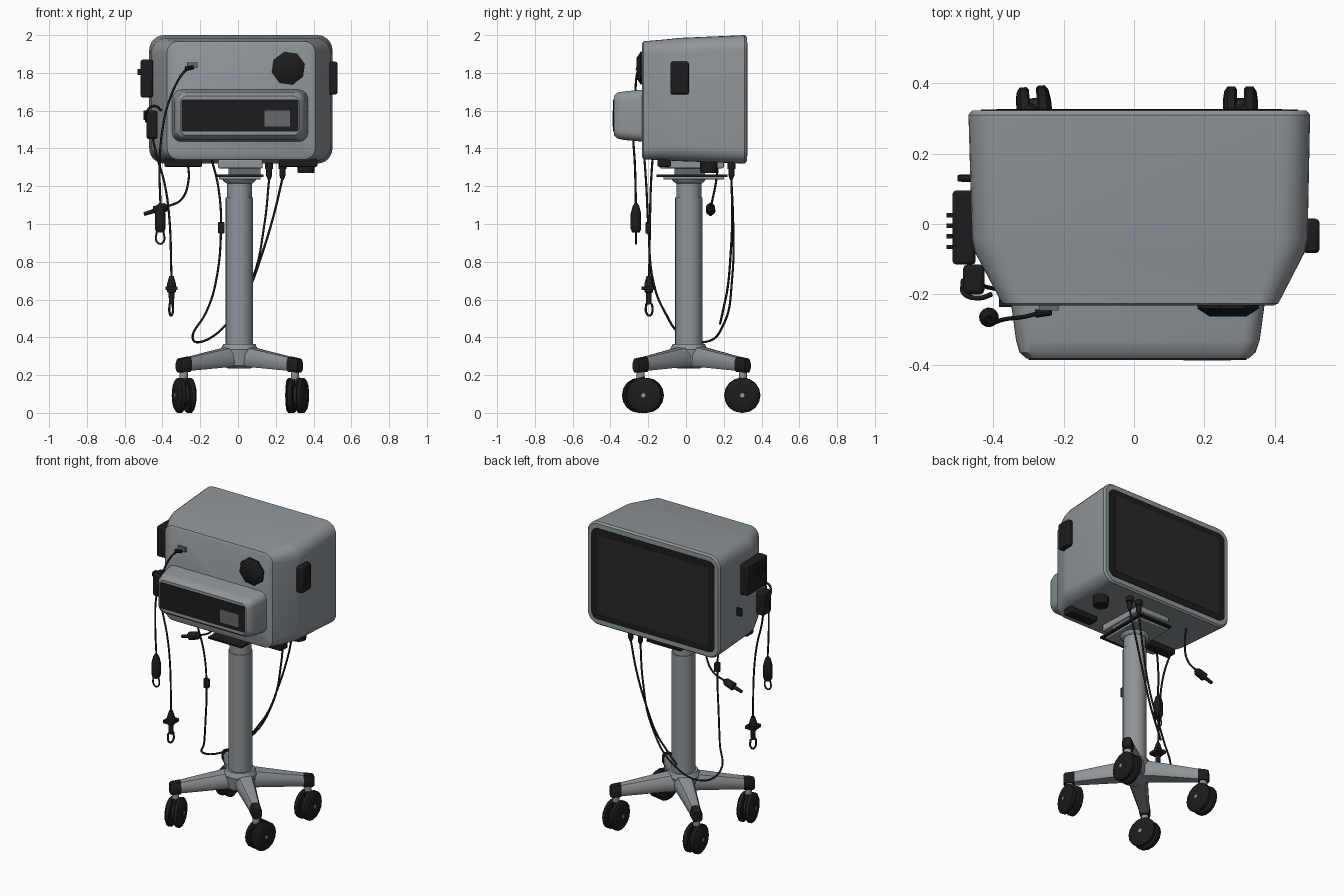
import bpy, bmesh, math
from mathutils import Vector


def material(name, rgb):
    m = bpy.data.materials.new(name)
    m.diffuse_color = (*rgb, 1)
    return m


GREY = material("shell grey", (0.27, 0.30, 0.32))
DARK = material("dark plastic", (0.012, 0.012, 0.013))
MID = material("mid grey", (0.13, 0.14, 0.145))
CHARCOAL = material("charcoal", (0.022, 0.022, 0.024))


def finish(ob, mat, angle=35):
    ob.data.materials.append(mat)
    bpy.ops.object.select_all(action='DESELECT')
    ob.select_set(True)
    bpy.context.view_layer.objects.active = ob
    bpy.ops.object.shade_smooth_by_angle(angle=math.radians(angle))
    return ob


def loft(name, rings, mat, angle=35):
    """Skin a list of equal-length point rings and cap both ends."""
    bm = bmesh.new()
    vs = [[bm.verts.new(p) for p in ring] for ring in rings]
    n = len(vs[0])
    for a, b in zip(vs, vs[1:]):
        for i in range(n):
            j = (i + 1) % n
            bm.faces.new((a[i], a[j], b[j], b[i]))
    bm.faces.new(vs[0])
    bm.faces.new(vs[-1])
    bmesh.ops.recalc_face_normals(bm, faces=bm.faces)
    me = bpy.data.meshes.new(name)
    bm.to_mesh(me)
    bm.free()
    ob = bpy.data.objects.new(name, me)
    bpy.context.collection.objects.link(ob)
    return finish(ob, mat, angle)


def rrect(x0, x1, z0, z1, r, y, seg=6):
    """Rounded rectangle in the xz plane."""
    pts = []
    for k, (cx, cz) in enumerate(((x1 - r, z1 - r), (x0 + r, z1 - r),
                                  (x0 + r, z0 + r), (x1 - r, z0 + r))):
        for s in range(seg + 1):
            a = math.pi / 2 * (k + s / seg)
            pts.append((cx + r * math.cos(a), y, cz + r * math.sin(a)))
    return pts


def box(name, x0, x1, y0, y1, z0, z1, mat, bevel=0.0):
    ring = lambda z: [(x0, y0, z), (x1, y0, z), (x1, y1, z), (x0, y1, z)]
    ob = loft(name, [ring(z0), ring(z1)], mat)
    if bevel:
        m = ob.modifiers.new("bevel", 'BEVEL')
        m.width, m.segments = bevel, 2
    return ob


def turned(name, origin, axis, profile, mat, n=24, phase=0.0):
    """Turned part: profile is (distance along axis, radius)."""
    d = Vector(axis).normalized()
    u = d.orthogonal().normalized()
    w = d.cross(u)
    rings = [[Vector(origin) + d * t + r * (u * math.cos(a) + w * math.sin(a))
              for a in (phase + 2 * math.pi * i / n for i in range(n))]
             for t, r in profile]
    return loft(name, rings, mat)


def cable(name, pts, r=0.006):
    cu = bpy.data.curves.new(name, 'CURVE')
    cu.dimensions = '3D'
    cu.bevel_depth, cu.bevel_resolution, cu.resolution_u = r, 2, 6
    cu.use_fill_caps = True
    sp = cu.splines.new('BEZIER')
    sp.bezier_points.add(len(pts) - 1)
    for bp, p in zip(sp.bezier_points, pts):
        bp.co = p
        bp.handle_left_type = bp.handle_right_type = 'AUTO'
    ob = bpy.data.objects.new(name, cu)
    bpy.context.collection.objects.link(ob)
    bpy.ops.object.select_all(action='DESELECT')
    ob.select_set(True)
    bpy.context.view_layer.objects.active = ob
    bpy.ops.object.convert(target='MESH')
    return finish(bpy.context.object, DARK, 60)


# Monitor housing, tapering towards the front
loft("housing", [
    rrect(-0.36, 0.395, 1.355, 1.955, 0.05, -0.232),
    rrect(-0.375, 0.41, 1.342, 1.967, 0.06, -0.225),
    rrect(-0.452, 0.485, 1.335, 1.98, 0.085, -0.08),
    rrect(-0.46, 0.493, 1.333, 1.985, 0.085, -0.04),
    rrect(-0.47, 0.50, 1.32, 2.0, 0.08, 0.31),
    rrect(-0.46, 0.49, 1.33, 1.99, 0.07, 0.322)], GREY)
loft("screen", [rrect(-0.435, 0.465, 1.36, 1.96, 0.045, 0.319),
                rrect(-0.435, 0.465, 1.36, 1.96, 0.045, 0.325)], DARK)
loft("screen_glass", [rrect(-0.39, 0.42, 1.40, 1.92, 0.01, 0.324),
                      rrect(-0.39, 0.42, 1.40, 1.92, 0.01, 0.3265)], CHARCOAL)

# Front pod with dark display
loft("front_pod", [
    rrect(-0.35, 0.372, 1.435, 1.712, 0.05, -0.22),
    rrect(-0.335, 0.357, 1.445, 1.702, 0.05, -0.33),
    rrect(-0.325, 0.345, 1.453, 1.695, 0.045, -0.365),
    rrect(-0.305, 0.325, 1.47, 1.678, 0.035, -0.382)], GREY)
loft("pod_display", [rrect(-0.30, 0.32, 1.49, 1.66, 0.012, -0.38),
                     rrect(-0.30, 0.32, 1.49, 1.66, 0.012, -0.386)], DARK)
box("pod_grille", 0.14, 0.275, -0.388, -0.385, 1.515, 1.60, MID)

# Front knob and cable socket
turned("front_knob", (0.267, -0.228, 1.825), (0, -1, 0),
       [(0, 0.09), (0.012, 0.09), (0.034, 0.055)], DARK, 8, 0.25)
box("front_socket", -0.27, -0.215, -0.245, -0.228, 1.825, 1.855, MID)
turned("front_plug", (-0.235, -0.25, 1.83), (-1, -0.1, -0.2),
       [(0, 0.01), (0.045, 0.012)], DARK, 10)

# Side modules
box("right_module", 0.48, 0.527, -0.083, 0.015, 1.685, 1.86, DARK, 0.012)
box("left_module", -0.515, -0.45, -0.115, 0.095, 1.67, 1.87, DARK, 0.01)
for i in range(4):
    y = -0.065 + 0.03 * i
    box("left_module_button", -0.532, -0.51, y - 0.006, y + 0.006, 1.79, 1.82, DARK)
box("left_bracket", -0.485, -0.425, -0.20, -0.115, 1.45, 1.60, DARK, 0.012)
cable("bracket_hook", [(-0.485, -0.16, 1.54), (-0.48, -0.2, 1.6),
                       (-0.44, -0.21, 1.625), (-0.405, -0.2, 1.60)], 0.007)
box("left_latch", -0.50, -0.46, 0.125, 0.137, 1.55, 1.60, DARK)

# Underside fittings
for x in (-0.29, 0.32):
    box("underside_strip", x - 0.1, x + 0.1, -0.15, -0.08, 1.303, 1.345, DARK, 0.006)
turned("underside_knob", (0.36, 0.12, 1.27), (0, 0, 1),
       [(0, 0.045), (0.03, 0.048), (0.065, 0.048)], DARK, 12)
for x in (0.165, 0.235):
    turned("underside_plug", (x, 0.24, 1.235), (0, 0, 1),
           [(0, 0.008), (0.02, 0.016), (0.055, 0.016), (0.056, 0.022), (0.1, 0.022)],
           DARK, 12)

# Mounting plates and column
CX, CY = 0.007, 0.015
box("mount_top", -0.105, 0.13, -0.14, 0.2, 1.295, 1.34, GREY, 0.006)
box("mount_block", -0.05, 0.12, -0.06, 0.10, 1.255, 1.30, MID)
box("mount_tray", -0.11, 0.135, -0.155, 0.22, 1.25, 1.262, DARK)
box("mount_plate", -0.10, 0.12, -0.12, 0.2, 1.235, 1.25, GREY, 0.004)
turned("column_collar", (CX, CY, 1.215), (0, 0, 1),
       [(0, 0.068), (0.012, 0.085), (0.025, 0.09)], GREY, 32)
turned("column_upper", (CX, CY, 1.12), (0, 0, 1), [(0, 0.066), (0.10, 0.066)], GREY, 32)
turned("column", (CX, CY, 0.34), (0, 0, 1), [(0, 0.072), (0.80, 0.072)], GREY, 32)
turned("base_hub", (CX, CY, 0.235), (0, 0, 1),
       [(0, 0.06), (0.015, 0.085), (0.10, 0.10), (0.115, 0.092), (0.13, 0.085)], GREY, 32)


def leg_ring(d, dist, hw, z0, z1):
    """Cross-section of a leg with softened top edges."""
    s = Vector((-d.y, d.x, 0))
    c = Vector((CX, CY + 0.015, 0)) + d * dist
    shape = ((-0.75, 0), (0.75, 0), (1, 0.2), (1, 0.65), (0.7, 0.95),
             (0, 1), (-0.7, 0.95), (-1, 0.65), (-1, 0.2))
    return [c + s * (hw * a) + Vector((0, 0, z0 + (z1 - z0) * b)) for a, b in shape]


# Four legs with twin-wheel casters
R = 0.093
for sx, sy, wx, wy, turn in ((-1, -1, -0.285, -0.24, 16), (1, -1, 0.315, -0.215, -12),
                             (-1, 1, -0.28, 0.298, 6), (1, 1, 0.302, 0.298, 0)):
    d = Vector((sx * 0.315, sy * 0.29, 0)).normalized()
    loft("leg", [leg_ring(d, 0.03, 0.062, 0.24, 0.36), leg_ring(d, 0.10, 0.055, 0.243, 0.347),
                 leg_ring(d, 0.385, 0.03, 0.222, 0.295)], GREY)
    loft("leg_cap", [leg_ring(d, 0.37, 0.033, 0.218, 0.299),
                     leg_ring(d, 0.425, 0.031, 0.215, 0.291),
                     leg_ring(d, 0.436, 0.024, 0.222, 0.283)], DARK)
    a = math.radians(turn)
    axle = Vector((math.cos(a), math.sin(a), 0))
    centre = Vector((wx, wy, R))
    top = Vector((CX, CY + 0.015, 0)) + d * 0.40
    turned("caster_stem", (top.x, top.y, 0.175), (0, 0, 1),
           [(0, 0.022), (0.05, 0.022)], GREY, 12)
    turned("caster_axle", centre - axle * 0.02, axle, [(0, 0.06), (0.04, 0.06)], CHARCOAL, 14)
    yoke = Vector((top.x, top.y, 0.185))
    turned("caster_yoke", yoke, centre - yoke,
           [(0, 0.024), ((centre - yoke).length, 0.022)], CHARCOAL, 10)
    for side in (-1, 1):
        ax = axle * side
        turned("caster_wheel", centre + ax * 0.01, ax,
               [(0, R - 0.008), (0.006, R), (0.026, R), (0.036, R - 0.014), (0.04, 0.05)],
               DARK, 16)
        turned("wheel_pin", centre + ax * 0.048, ax, [(0, 0.012), (0.004, 0.012)], GREY, 8)

# Long lead looping behind the column, with its clip
cable("looped_cable", [(-0.14, -0.22, 1.345), (-0.105, -0.21, 1.2), (-0.09, -0.2, 1.0),
                       (-0.12, -0.17, 0.68), (-0.17, -0.11, 0.53), (-0.24, -0.02, 0.41),
                       (-0.2, 0.1, 0.375), (-0.06, 0.2, 0.47), (0.08, 0.245, 0.72),
                       (0.14, 0.25, 1.0), (0.165, 0.24, 1.24)])
box("cable_clip", -0.105, -0.072, -0.215, -0.188, 0.95, 1.01, DARK, 0.004)
cable("power_cable", [(0.235, 0.24, 1.24), (0.19, 0.245, 1.05), (0.12, 0.235, 0.82),
                      (0.06, 0.22, 0.66), (0.0, 0.2, 0.56), (-0.06, 0.18, 0.47)])

# Hanging probe with a clip loop
cable("probe_cable", [(-0.27, -0.253, 1.822), (-0.305, -0.262, 1.78), (-0.365, -0.27, 1.65),
                      (-0.40, -0.28, 1.5), (-0.415, -0.27, 1.3), (-0.41, -0.265, 1.09)])
turned("probe", (-0.412, -0.265, 0.955), (0, 0, 1),
       [(0, 0.02), (0.02, 0.028), (0.10, 0.028), (0.14, 0.018), (0.155, 0.008)], DARK, 14)
cable("probe_loop", [(-0.43, -0.265, 0.96), (-0.432, -0.265, 0.91), (-0.412, -0.265, 0.895),
                     (-0.392, -0.265, 0.91), (-0.394, -0.265, 0.96)], 0.005)

# Second hanging sensor
cable("sensor_cable", [(-0.455, -0.16, 1.47), (-0.43, -0.175, 1.36), (-0.39, -0.185, 1.22),
                       (-0.365, -0.19, 1.05), (-0.352, -0.195, 0.72)])
turned("sensor_body", (-0.352, -0.197, 0.575), (0, 0, 1),
       [(0, 0.014), (0.06, 0.016), (0.065, 0.024), (0.11, 0.024), (0.15, 0.012)], DARK, 12)
box("sensor_wings", -0.383, -0.32, -0.235, -0.16, 0.65, 0.67, DARK)
cable("sensor_tip", [(-0.362, -0.21, 0.58), (-0.362, -0.21, 0.53), (-0.354, -0.195, 0.515),
                     (-0.346, -0.18, 0.53), (-0.346, -0.18, 0.58)], 0.006)

# Short lead under the left side
cable("short_cable", [(-0.265, 0.17, 1.325), (-0.262, 0.16, 1.23), (-0.30, 0.14, 1.13),
                      (-0.38, 0.13, 1.09)])
turned("short_cable_plug", (-0.37, 0.13, 1.093), (-1, 0, -0.32),
       [(0, 0.01), (0.015, 0.024), (0.075, 0.026), (0.08, 0.012), (0.135, 0.01)], DARK, 12)
